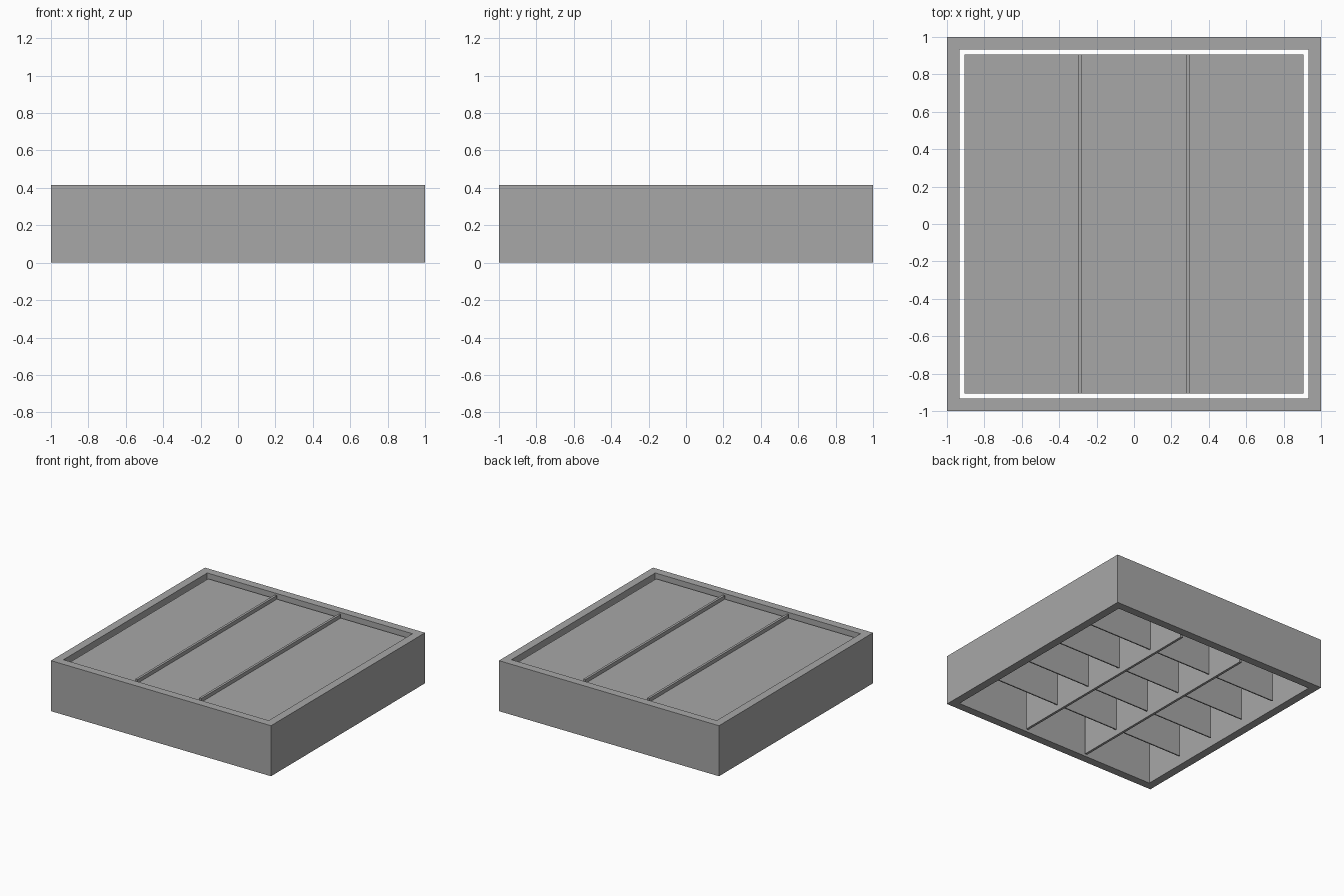
import bpy
import bmesh

default_cube = bpy.data.objects.get("Cube")
if default_cube:
    bpy.data.objects.remove(default_cube, do_unlink=True)

HEIGHT = 0.415
INNER = 0.905      # half width of the opening inside the frame
RIB_X = 0.29
RIB_HALF = 0.01
PANEL_TOP = 0.385
PANEL_BOTTOM = 0.36

grey = bpy.data.materials.new("plain_grey")
grey.use_nodes = True
grey.diffuse_color = (0.39, 0.39, 0.39, 1)
grey.node_tree.nodes["Principled BSDF"].inputs["Base Color"].default_value = (0.39, 0.39, 0.39, 1)


def add_object(name, bm):
    bmesh.ops.recalc_face_normals(bm, faces=bm.faces)
    mesh = bpy.data.meshes.new(name)
    bm.to_mesh(mesh)
    bm.free()
    mesh.materials.append(grey)
    obj = bpy.data.objects.new(name, mesh)
    bpy.context.collection.objects.link(obj)
    return obj


def box_mesh(low, high):
    bm = bmesh.new()
    bmesh.ops.create_cube(bm, size=1)
    for v in bm.verts:
        for i in range(3):
            v.co[i] = high[i] if v.co[i] > 0 else low[i]
    return bm


def add_box(name, low, high):
    return add_object(name, box_mesh(low, high))


# Square frame: inset the top and bottom, then join the openings
bm = box_mesh((-1, -1, 0), (1, 1, HEIGHT))
caps = [f for f in bm.faces if abs(f.normal.z) > 0.5]
bmesh.ops.inset_individual(bm, faces=caps, thickness=1 - INNER)
edges = [e for f in caps for e in f.edges]
bmesh.ops.delete(bm, geom=caps, context="FACES_ONLY")
bmesh.ops.bridge_loops(bm, edges=edges)
add_object("outer_frame", bm)

# Long ribs standing from the bottom to the rim
for name, x in (("right_rib", -RIB_X), ("left_rib", RIB_X)):
    add_box(name, (x - RIB_HALF, -INNER, 0), (x + RIB_HALF, INNER, HEIGHT))

# Sunken top panels with thin cross plates beneath them
bays = (("right", -INNER, -RIB_X - RIB_HALF),
        ("middle", -RIB_X + RIB_HALF, RIB_X - RIB_HALF),
        ("left", RIB_X + RIB_HALF, INNER))
spacing = 2 * INNER / 5
for side, x0, x1 in bays:
    add_box(side + "_panel", (x0, -INNER, PANEL_BOTTOM), (x1, INNER, PANEL_TOP))
    for i in range(1, 5):
        y = -INNER + i * spacing
        add_box(f"{side}_cross_plate_{i}", (x0, y - 0.005, 0.05), (x1, y + 0.005, PANEL_BOTTOM))
